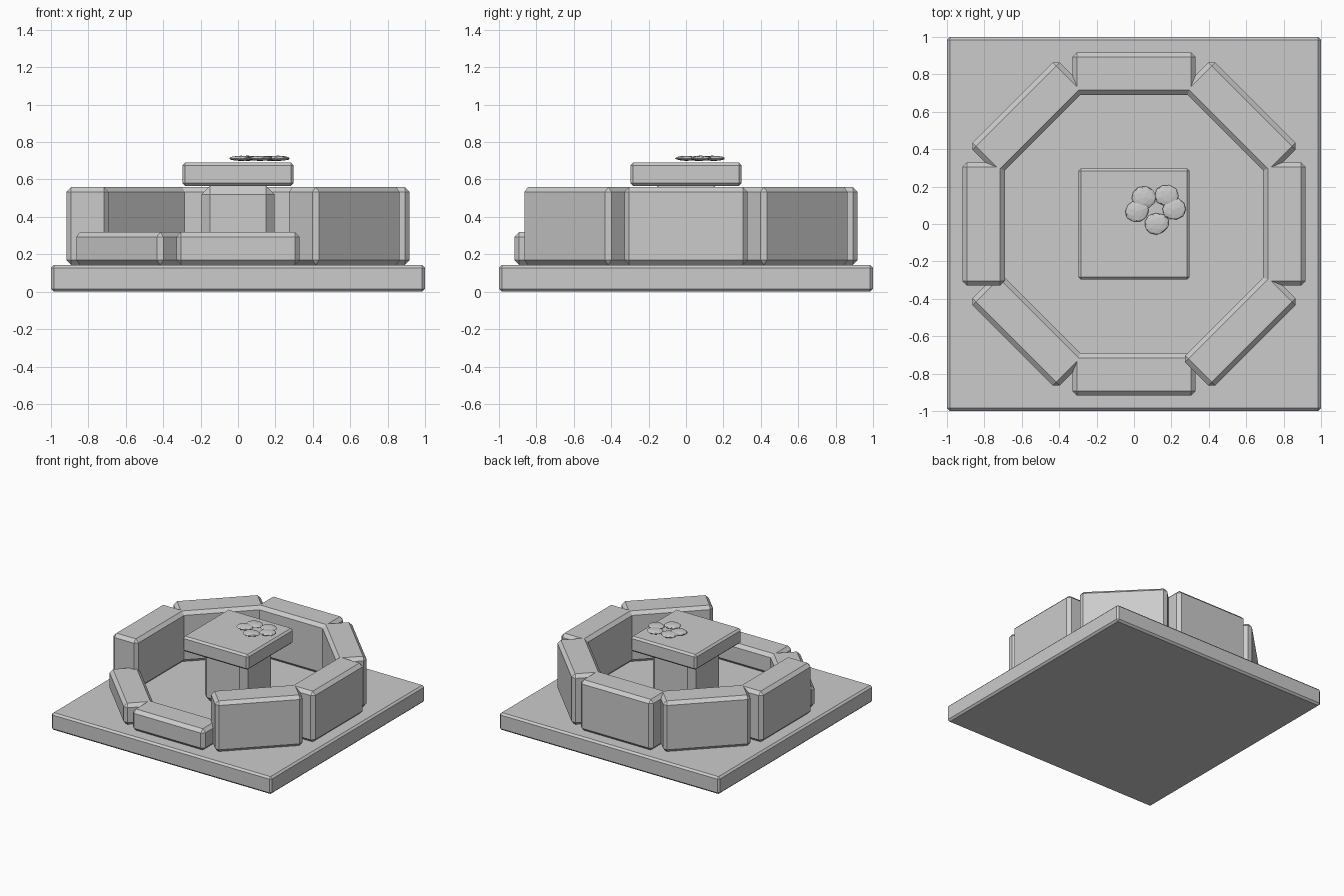
import bpy, bmesh, math, random
from mathutils import Matrix, Vector

if "Cube" in bpy.data.objects:
    bpy.data.objects.remove(bpy.data.objects["Cube"])

random.seed(4)


def block(name, lo, hi, bevel, turn=0.0):
    """Chamfered box between two corners, turned about the z axis."""
    lo, hi = Vector(lo), Vector(hi)
    bm = bmesh.new()
    bmesh.ops.create_cube(bm, size=1)
    bmesh.ops.scale(bm, vec=hi - lo, verts=bm.verts)
    bmesh.ops.translate(bm, vec=(lo + hi) / 2, verts=bm.verts)
    bmesh.ops.bevel(bm, geom=bm.edges[:], offset=bevel, segments=1,
                    affect='EDGES')
    bmesh.ops.rotate(bm, cent=(0, 0, 0), verts=bm.verts,
                     matrix=Matrix.Rotation(turn, 3, 'Z'))
    return finish(name, bm)


def finish(name, bm):
    mesh = bpy.data.meshes.new(name)
    bm.to_mesh(mesh)
    bm.free()
    obj = bpy.data.objects.new(name, mesh)
    bpy.context.collection.objects.link(obj)
    return obj


# square base slab
block("base_slab", (-1, -1, 0), (1, 1, 0.142), 0.015)

# octagonal ring of wall blocks; the front and front-left ones are low
for i in range(8):
    low = i in (0, 7)
    block(f"wall_block_{i}", (-0.33, -0.918, 0.143),
          (0.33, -0.69, 0.318 if low else 0.559), 0.026, i * math.pi / 4)

# central pedestal and its top slab
block("pedestal_column", (-0.195, -0.195, 0.143), (0.195, 0.195, 0.566), 0.045)
block("pedestal_top", (-0.298, -0.298, 0.565), (0.298, 0.298, 0.69), 0.015)

# flattened pebbles in a loose ring on the pedestal
for i, (x, y) in enumerate([(0.12, 0.002), (0.215, 0.08), (0.175, 0.152),
                            (0.052, 0.142), (0.017, 0.07)]):
    bm = bmesh.new()
    bmesh.ops.create_icosphere(bm, subdivisions=2, radius=1)
    for v in bm.verts:
        v.co *= random.uniform(0.94, 1.04)
    bmesh.ops.scale(bm, vec=(0.066, 0.059, 0.014), verts=bm.verts)
    bmesh.ops.rotate(bm, cent=(0, 0, 0), verts=bm.verts,
                     matrix=Matrix.Rotation(random.uniform(-0.3, 0.3), 3, 'Z'))
    bmesh.ops.translate(bm, vec=(x, y, 0.713), verts=bm.verts)
    finish(f"pebble_{i}", bm)
